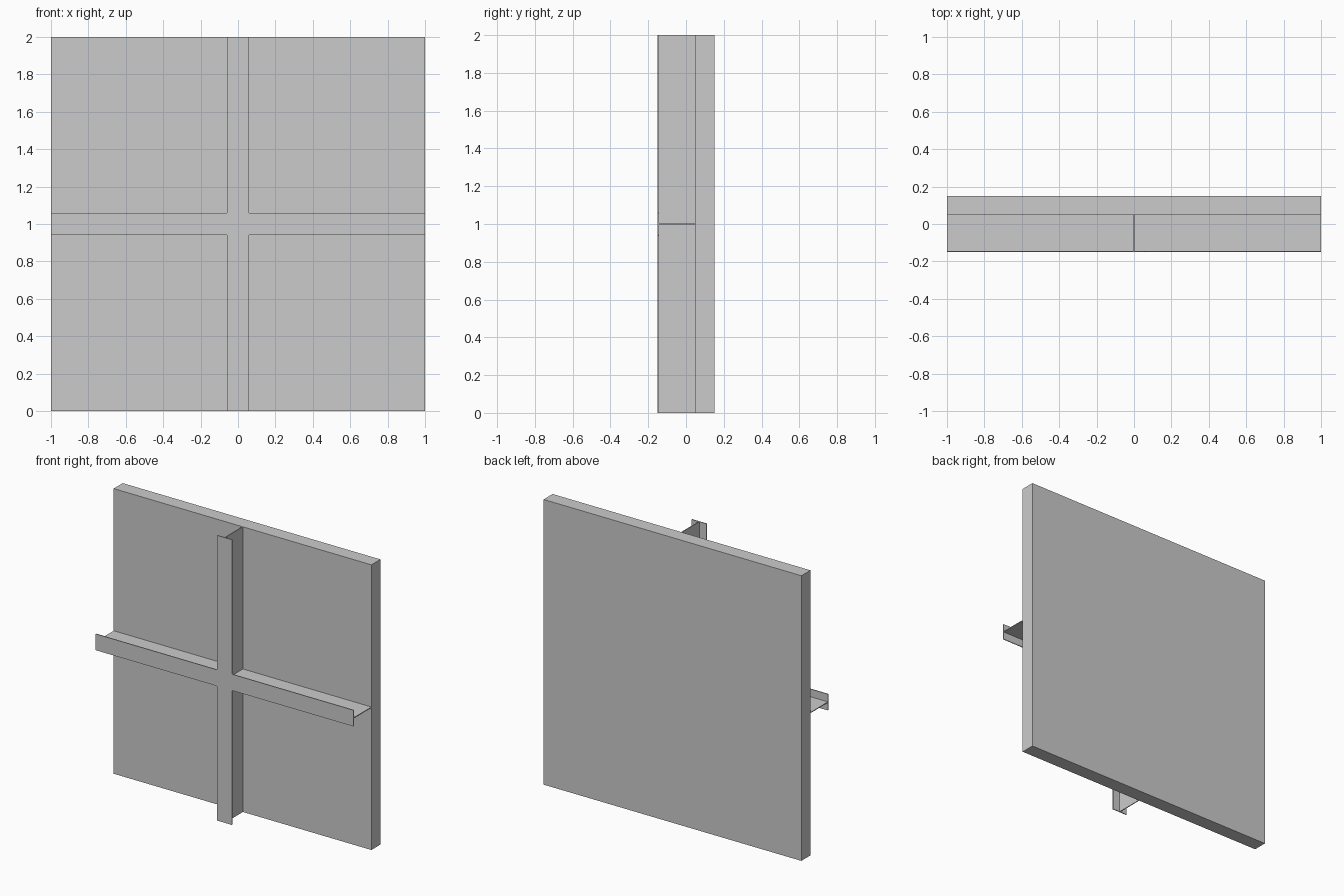
import bpy, bmesh
from mathutils import Matrix, Vector

if "Cube" in bpy.data.objects:
    bpy.data.objects.remove(bpy.data.objects["Cube"])


def extrude_profile(name, points, y0, y1):
    """Extrude an XZ outline from y0 to y1."""
    bm = bmesh.new()
    face = bm.faces.new([bm.verts.new((x, y0, z)) for x, z in points])
    ext = bmesh.ops.extrude_face_region(bm, geom=[face], use_keep_orig=True)
    moved = [g for g in ext["geom"] if isinstance(g, bmesh.types.BMVert)]
    bmesh.ops.translate(bm, verts=moved, vec=(0, y1 - y0, 0))
    bmesh.ops.recalc_face_normals(bm, faces=bm.faces)
    mesh = bpy.data.meshes.new(name)
    bm.to_mesh(mesh)
    bm.free()
    obj = bpy.data.objects.new(name, mesh)
    bpy.context.collection.objects.link(obj)
    return obj


def cross_outline(half, corner=0.0):
    """Plus-shaped outline centred at (0, 1), inner corners optionally cut."""
    inner = [(half + corner, half), (half, half + corner)] if corner else [(half, half)]
    arm = [(1, half), *inner, (half, 1)]
    points = []
    for x, z in arm * 4:
        turn = len(points) // len(arm)
        for _ in range(turn):
            x, z = -z, x
        points.append((x, z))
    return [(x, z + 1) for x, z in points]


# Flat back panel
extrude_profile("panel", [(-1, 0), (1, 0), (1, 2), (-1, 2)], 0.05, 0.15)

# Thin crossing webs standing off the panel
extrude_profile("rib_webs", cross_outline(0.003), -0.144, 0.05)

# Crossing flange strip on the front of the webs
extrude_profile("rib_flanges", cross_outline(0.057, 0.005), -0.15, -0.144)
